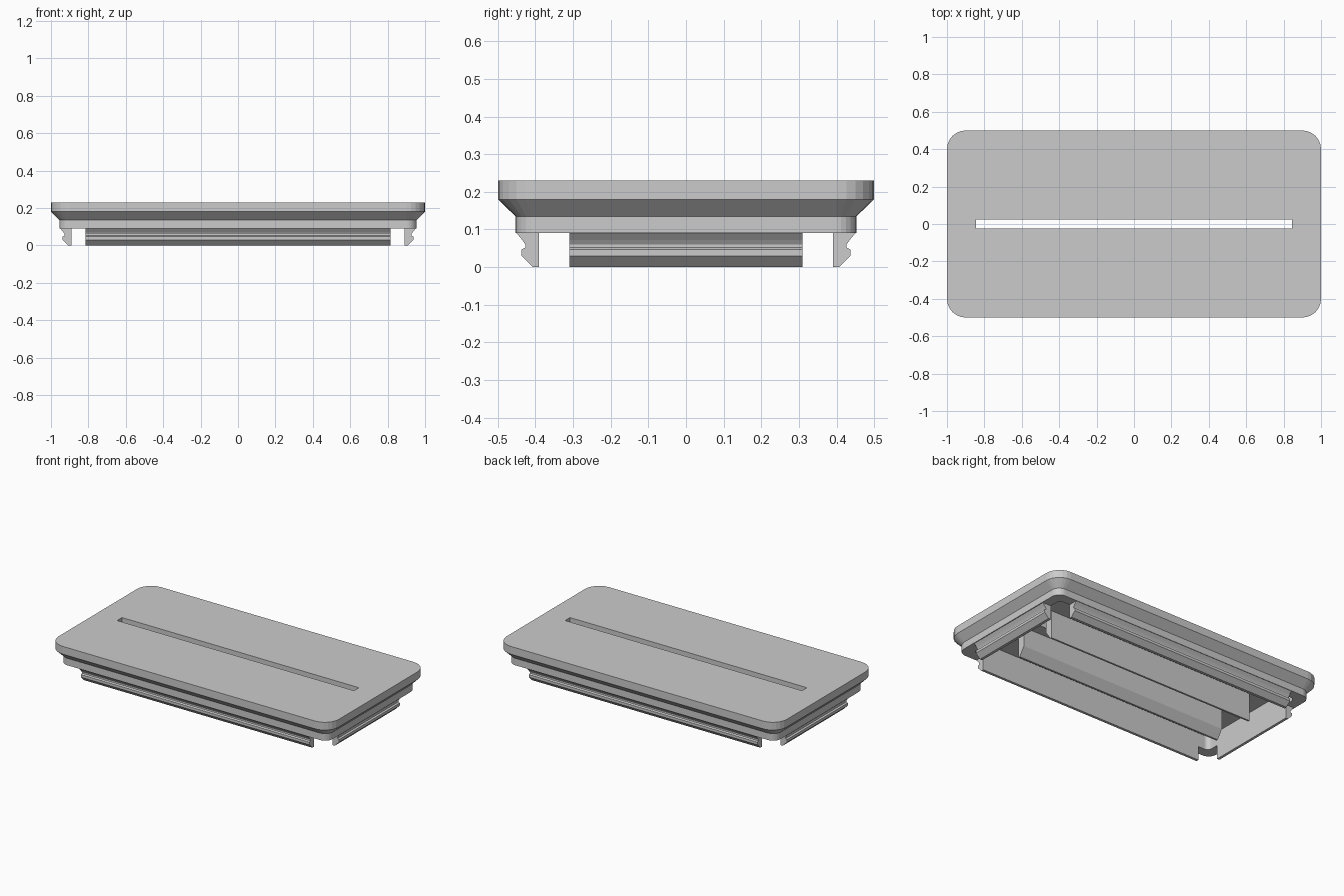
import bpy, bmesh, math
from mathutils import Matrix

if "Cube" in bpy.data.objects:
    bpy.data.objects.remove(bpy.data.objects["Cube"])


def make_object(name, bm):
    bmesh.ops.recalc_face_normals(bm, faces=bm.faces)
    mesh = bpy.data.meshes.new(name)
    bm.to_mesh(mesh)
    bm.free()
    obj = bpy.data.objects.new(name, mesh)
    bpy.context.collection.objects.link(obj)
    return obj


def rounded_loop(bm, hx, hy, r, z, segs=6):
    """Ring of vertices around a rounded rectangle."""
    ring = []
    for i, (sx, sy) in enumerate([(1, 1), (-1, 1), (-1, -1), (1, -1)]):
        for k in range(segs + 1):
            a = math.pi / 2 * (i + k / segs)
            ring.append(bm.verts.new((sx * (hx - r) + r * math.cos(a),
                                      sy * (hy - r) + r * math.sin(a), z)))
    return ring


def prism(name, profile, half_len, turn=0.0):
    """Extrude a (y, z) profile along x, then turn it about z."""
    bm = bmesh.new()
    ends = [[bm.verts.new((x, y, z)) for y, z in profile]
            for x in (-half_len, half_len)]
    n = len(profile)
    for i in range(n):
        j = (i + 1) % n
        bm.faces.new((ends[0][i], ends[0][j], ends[1][j], ends[1][i]))
    for e in ends:
        bm.faces.new(e)
    bmesh.ops.transform(bm, matrix=Matrix.Rotation(turn, 4, 'Z'), verts=bm.verts)
    return make_object(name, bm)


# Lid: stepped, chamfered outside and hollow underside
bm = bmesh.new()
rings = [rounded_loop(bm, *p) for p in [
    (1.0, 0.5, 0.1, 0.23),
    (1.0, 0.5, 0.1, 0.18),
    (0.955, 0.453, 0.055, 0.135),
    (0.955, 0.453, 0.055, 0.09),
    (0.89, 0.39, 0.03, 0.09),
    (0.89, 0.39, 0.03, 0.18)]]
for a, b in zip(rings, rings[1:]):
    for i in range(len(a)):
        j = (i + 1) % len(a)
        bm.faces.new((a[i], a[j], b[j], b[i]))
bm.faces.new(rings[0])
bm.faces.new(rings[-1])
lid = make_object("lid", bm)

# Slot through the lid
bm = bmesh.new()
bmesh.ops.create_cube(bm, size=1, matrix=Matrix.Translation((0, 0, 0.2))
                      @ Matrix.Diagonal((1.69, 0.05, 0.2, 1)))
cutter = make_object("slot_cutter", bm)
cutter.hide_render = True
cutter.hide_set(True)
mod = lid.modifiers.new("slot", 'BOOLEAN')
mod.operation = 'DIFFERENCE'
mod.solver = 'EXACT'
mod.object = cutter

# Snap clips with a groove and a tapered foot on all four sides
clip = [(0, 0.09), (0.06, 0.09), (0.045, 0.072), (0.037, 0.06),
        (0.037, 0.052), (0.047, 0.047), (0.047, 0.03), (0.017, 0), (0, 0)]
for name, inner, half, turn in [("back_clip", 0.39, 0.815, 0),
                                ("left_clip", 0.89, 0.31, math.pi / 2),
                                ("front_clip", 0.39, 0.815, math.pi),
                                ("right_clip", 0.89, 0.31, -math.pi / 2)]:
    prism(name, [(inner + d, z) for d, z in clip], half, turn)

# Guide rails either side of the slot, flared inside at the bottom
rail = [(0.10, 0.18), (0.15, 0.18), (0.15, 0.0), (0.138, 0.0), (0.10, 0.055)]
for name, turn in [("back_guide_rail", 0), ("front_guide_rail", math.pi)]:
    prism(name, rail, 0.75, turn)
